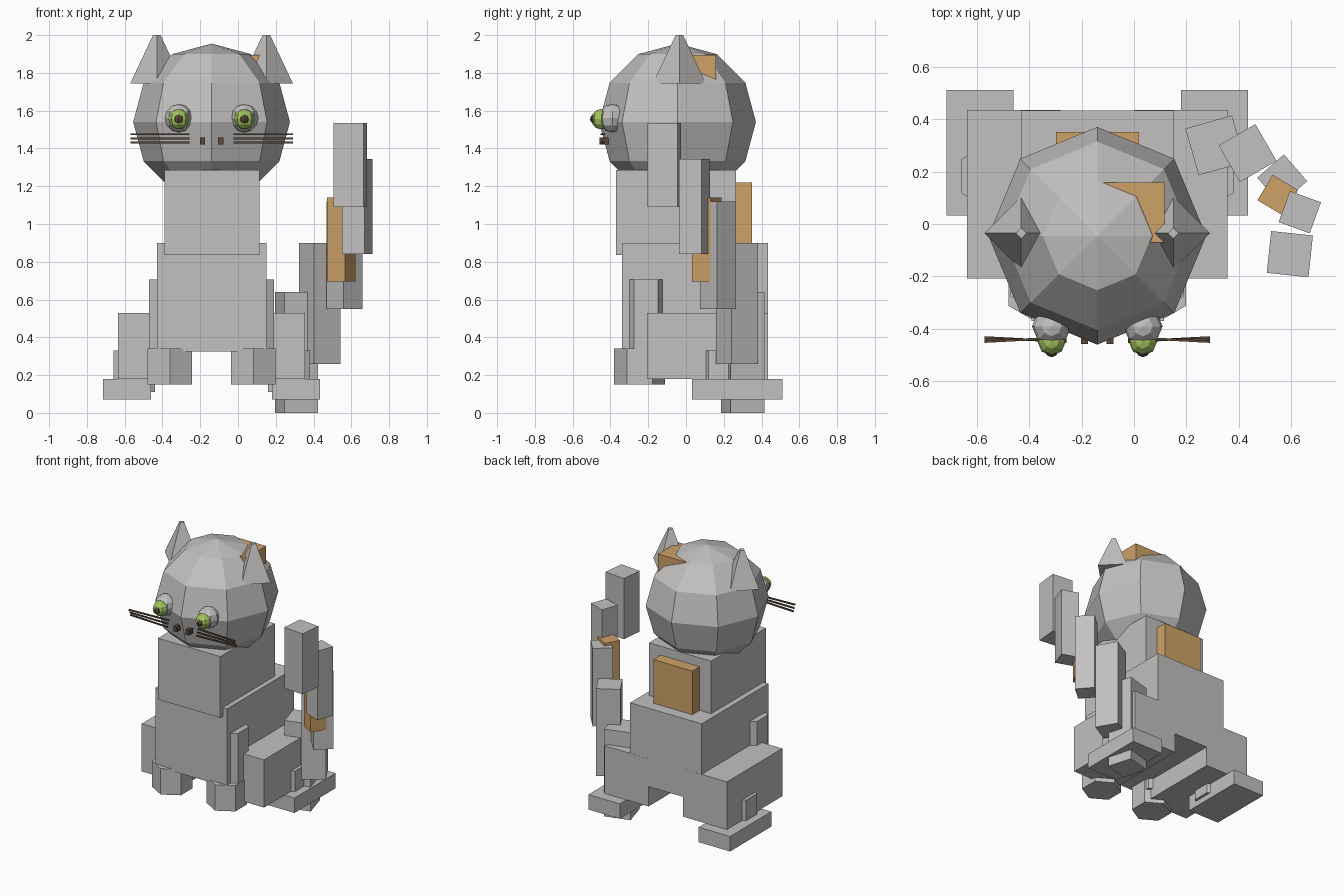
import bpy, math

if "Cube" in bpy.data.objects:
    bpy.data.objects.remove(bpy.data.objects["Cube"])

def material(name, rgb):
    m = bpy.data.materials.new(name)
    m.diffuse_color = (*rgb, 1)
    m.use_nodes = True
    m.node_tree.nodes["Principled BSDF"].inputs["Base Color"].default_value = m.diffuse_color
    return m

GREY = material("grey fur", (0.54, 0.53, 0.525))
ORANGE = material("orange patch", (0.62, 0.36, 0.14))
GREEN = material("green iris", (0.36, 0.55, 0.11))
BROWN = material("dark brown", (0.10, 0.065, 0.04))
CX = -0.14  # symmetry plane of the body

def finish(name, mat):
    ob = bpy.context.object
    ob.name = name
    ob.data.materials.append(mat)
    return ob

def box(name, mat, x, y, z, turn=0):
    """Box from (min, max) ranges, optionally turned about z (degrees)."""
    bpy.ops.mesh.primitive_cube_add(
        size=1, location=[sum(r) / 2 for r in (x, y, z)],
        rotation=(0, 0, math.radians(turn)))
    ob = finish(name, mat)
    ob.scale = [r[1] - r[0] for r in (x, y, z)]
    return ob

def ball(name, mat, loc, r, segs=8, rings=6):
    bpy.ops.mesh.primitive_uv_sphere_add(segments=segs, ring_count=rings, radius=r, location=loc)
    return finish(name, mat)

def cone(name, mat, x, y, z, r1, r2, sides):
    """Upright prism or cone between two heights."""
    bpy.ops.mesh.primitive_cone_add(vertices=sides, radius1=r1, radius2=r2,
                                    depth=z[1] - z[0], location=(x, y, sum(z) / 2))
    return finish(name, mat)

def span(s, a, b):
    """x range at distances a..b from the symmetry plane, on side s."""
    return tuple(sorted((CX + s * a, CX + s * b)))

# Body, neck and head
box("body", GREY, (-0.43, 0.15), (-0.34, 0.433), (0.325, 0.9))
box("neck", GREY, (-0.39, 0.115), (-0.37, 0.265), (0.835, 1.285))
ball("head", GREY, (CX, -0.045, 1.54), 0.415)

# Orange fur patches
box("back_patch", ORANGE, (-0.297, 0.02), (0.1, 0.35), (0.85, 1.22))
box("head_patch", ORANGE, (-0.13, 0.117), (-0.07, 0.158), (1.65, 1.895))

for s, side in ((-1, "left"), (1, "right")):
    # Ears: four-sided cones
    cone("ear_" + side, GREY, CX + s * 0.29, -0.035, (1.745, 2.0), 0.14, 0.02, 4)
    # Eyes: nested balls
    ex = CX + s * 0.174
    ball("eye_socket_" + side, GREY, (ex, -0.39, 1.56), 0.075)
    ball("iris_" + side, GREEN, (ex, -0.448, 1.555), 0.054)
    ball("pupil_" + side, BROWN, (ex, -0.482, 1.555), 0.026)
    # Nostrils and whiskers
    box("nostril_" + side, BROWN, span(s, 0.035, 0.062), (-0.458, -0.41), (1.42, 1.458))
    for i, z in enumerate((1.475, 1.453, 1.432)):
        box("whisker_%s_%d" % (side, i), BROWN, span(s, 0.117, 0.43),
            (-0.445, -0.436), (z - 0.005, z + 0.005), s * (i - 1) * 3)
    # Front legs and paws: hexagonal prisms
    lx = CX + s * 0.221
    cone("front_leg_" + side, GREY, lx, -0.212, (0.25, 0.705), 0.127, 0.127, 6)
    cone("front_paw_" + side, GREY, lx, -0.245, (0.15, 0.34), 0.135, 0.135, 6)
    # Haunches, hind legs and hind feet
    box("haunch_" + side, GREY, span(s, 0.14, 0.496), (-0.207, 0.434), (0.18, 0.53))
    cone("hind_leg_" + side, GREY, CX + s * 0.41, 0.182, (0.11, 0.33), 0.127, 0.127, 6)
    box("hind_foot_" + side, GREY, span(s, 0.32, 0.575), (0.033, 0.51), (0.07, 0.18))

# Tail: turned boxes climbing in a curl (x, y, width, z low, z high, turn)
TAIL = [(0.31, 0.30, 0.185, 0.0, 0.64, 16),
        (0.433, 0.27, 0.162, 0.26, 0.9, 30),
        (0.565, 0.17, 0.135, 0.55, 1.12, 41),
        (0.548, 0.11, 0.113, 0.695, 1.14, 59),
        (0.632, 0.045, 0.126, 0.84, 1.345, 70),
        (0.594, -0.115, 0.16, 1.09, 1.535, 84)]
for i, (x, y, w, z0, z1, a) in enumerate(TAIL):
    h = w / 2
    box("tail_segment_%d" % i, ORANGE if i == 3 else GREY,
        (x - h, x + h), (y - h, y + h), (z0, z1), a)
